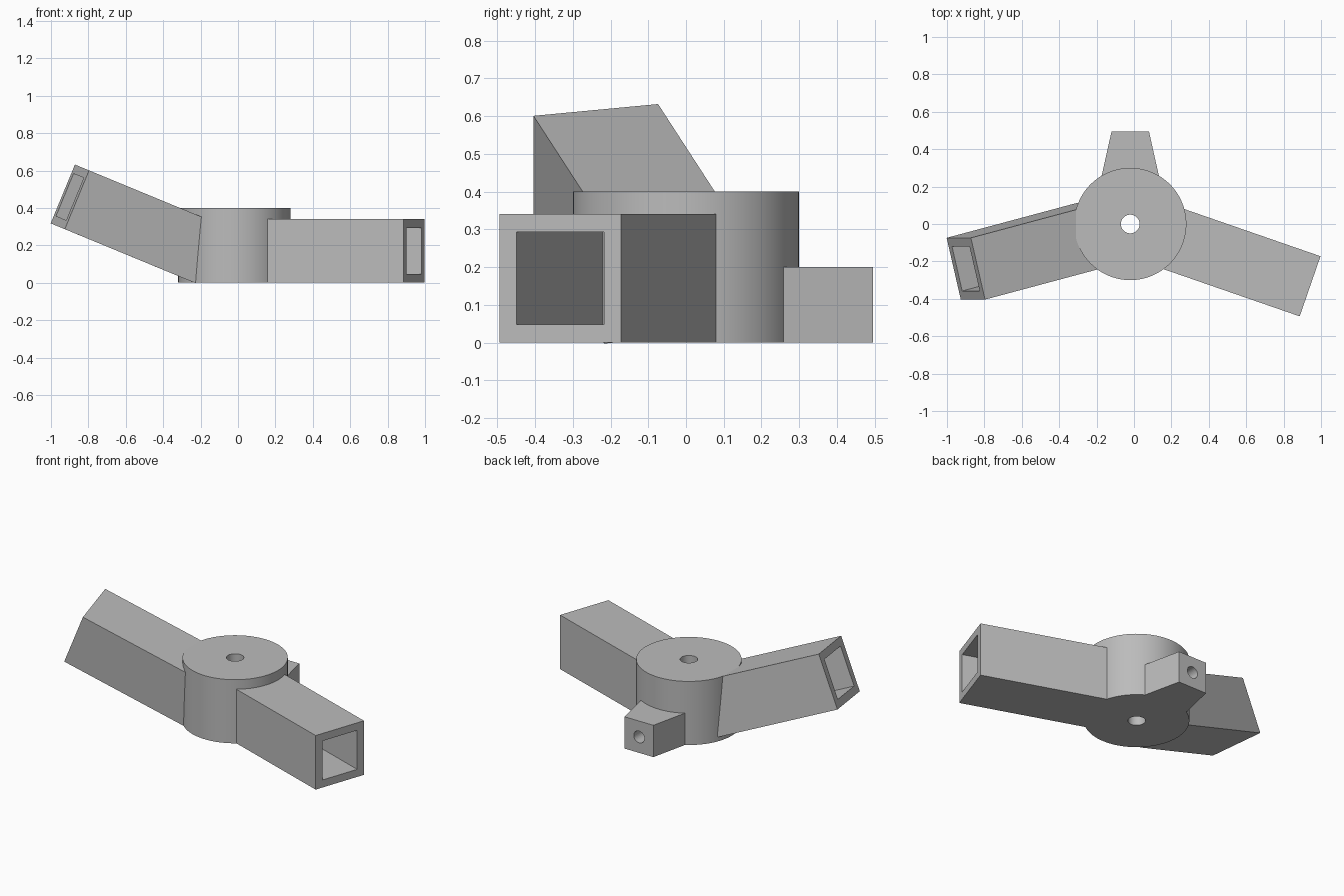
import bpy, bmesh, math
from mathutils import Vector, Matrix

if "Cube" in bpy.data.objects:
    bpy.data.objects.remove(bpy.data.objects["Cube"])

HUB_X = -0.02
grey = bpy.data.materials.new("light_grey")
grey.diffuse_color = (0.5, 0.5, 0.5, 1)
grey.use_nodes = True
grey.node_tree.nodes["Principled BSDF"].inputs["Base Color"].default_value = grey.diffuse_color


def finish(name, bm):
    bmesh.ops.recalc_face_normals(bm, faces=bm.faces[:])
    me = bpy.data.meshes.new(name)
    bm.to_mesh(me)
    bm.free()
    me.materials.append(grey)
    ob = bpy.data.objects.new(name, me)
    bpy.context.collection.objects.link(ob)
    return ob


def smooth(ob):
    bpy.ops.object.select_all(action='DESELECT')
    ob.select_set(True)
    bpy.context.view_layer.objects.active = ob
    bpy.ops.object.shade_smooth_by_angle(angle=math.radians(30))


def socket_arm(name, end, u, up, length, size=0.34, wall=0.067, depth=0.7):
    """Square bar ending at 'end' along direction u, with a square socket in its end."""
    u = Vector(u).normalized()
    w = Vector(up).cross(u).normalized()
    v = u.cross(w)
    bm = bmesh.new()
    bmesh.ops.create_cube(bm, size=1)
    for p in bm.verts:
        c = p.co
        p.co = Vector(end) + u * (c.x - 0.5) * length + w * c.y * size + v * c.z * size
    bm.normal_update()
    face = max(bm.faces, key=lambda f: f.normal.dot(u))
    bmesh.ops.inset_region(bm, faces=[face], thickness=wall)
    new = bmesh.ops.extrude_discrete_faces(bm, faces=[face])["faces"][0]
    bmesh.ops.translate(bm, verts=new.verts[:], vec=-u * depth)
    return finish(name, bm)


# hub: ring lathed around its bore
bm = bmesh.new()
profile = [(0.05, 0), (0.3, 0), (0.3, 0.4), (0.05, 0.4)]
n = 96
rings = [[bm.verts.new((HUB_X + r * math.cos(2 * math.pi * i / n),
                        r * math.sin(2 * math.pi * i / n), z)) for r, z in profile]
         for i in range(n)]
for i in range(n):
    a, b = rings[i], rings[(i + 1) % n]
    for k in range(4):
        m = (k + 1) % 4
        bm.faces.new((a[k], b[k], b[m], a[m]))
smooth(finish("hub", bm))

# level arm to the right
ang = math.radians(-19.1)
d = Vector((math.cos(ang), math.sin(ang), 0))
socket_arm("level_arm", Vector((HUB_X, 0, 0.17)) + d * 1.0175, d, (0, 0, 1), 0.8)

# raised arm to the left
socket_arm("raised_arm", (-0.899, -0.239, 0.459), (-0.896, -0.24, 0.370),
           (0.381, 0, 0.924), 0.78)

# tapered lug at the back, with a round hole
bm = bmesh.new()
bmesh.ops.create_cube(bm, size=1)
for p in bm.verts:
    back = p.co.y > 0
    p.co = Vector((HUB_X + math.copysign(0.1 if back else 0.166, p.co.x),
                   0.495 if back else 0.2, 0.2 if p.co.z > 0 else 0))
lug = finish("back_lug", bm)

bm = bmesh.new()
bmesh.ops.create_cone(bm, cap_ends=True, segments=32, radius1=0.037, radius2=0.037, depth=0.4,
                      matrix=Matrix.Translation((HUB_X, 0.455, 0.1)) @ Matrix.Rotation(math.pi / 2, 4, 'X'))
cutter = finish("lug_hole_cutter", bm)
cutter.hide_render = True
cutter.hide_set(True)
mod = lug.modifiers.new("hole", 'BOOLEAN')
mod.operation = 'DIFFERENCE'
mod.solver = 'EXACT'
mod.object = cutter
bpy.context.view_layer.update()
